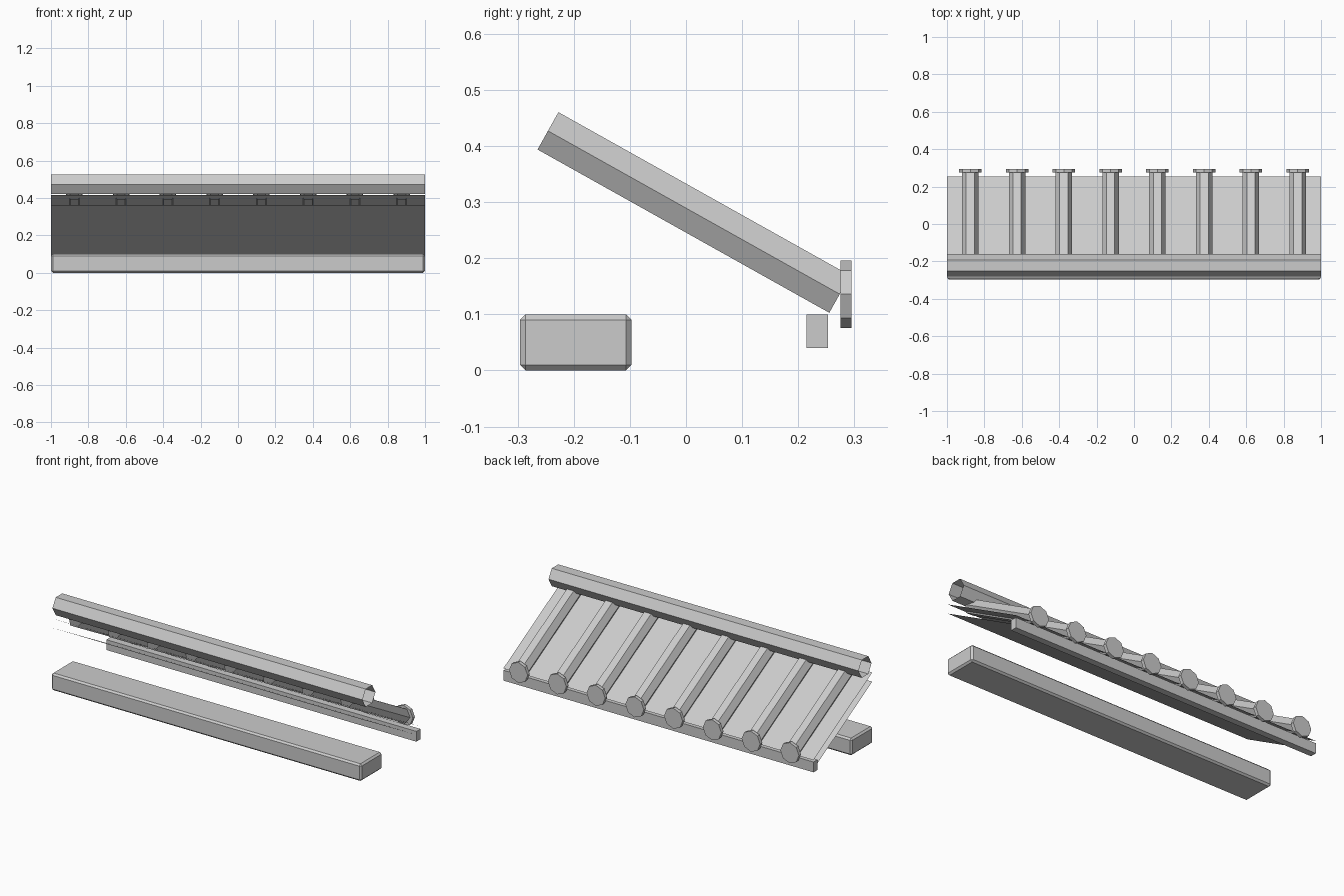
import bpy, bmesh, math
from mathutils import Vector

if "Cube" in bpy.data.objects:
    bpy.data.objects.remove(bpy.data.objects["Cube"])

X = Vector((1, 0, 0))
Y = Vector((0, 1, 0))
Z = Vector((0, 0, 1))


def finish(name, bm):
    bmesh.ops.recalc_face_normals(bm, faces=bm.faces[:])
    me = bpy.data.meshes.new(name)
    bm.to_mesh(me)
    bm.free()
    ob = bpy.data.objects.new(name, me)
    bpy.context.collection.objects.link(ob)
    return ob


def prism(name, a, b, r, sides, u, v, caps):
    """Straight n-sided tube from a to b; u and v span the cross-section."""
    bm = bmesh.new()
    angles = [2 * math.pi * i / sides for i in range(sides)]
    rings = [[bm.verts.new(Vector(p) + r * (math.cos(t) * u + math.sin(t) * v))
              for t in angles] for p in (a, b)]
    for i in range(sides):
        j = (i + 1) % sides
        bm.faces.new((rings[0][i], rings[0][j], rings[1][j], rings[1][i]))
    if caps:
        for ring in rings:
            bm.faces.new(ring)
    ob = finish(name, bm)
    if not caps:
        # open tubes: make sure the faces point away from the axis
        axis_mid = (Vector(a) + Vector(b)) / 2
        f = ob.data.polygons[0]
        if f.normal.dot(f.center - axis_mid) < 0:
            ob.data.flip_normals()
    return ob


def box(name, y0, y1, z0, z1, bevel=0):
    bm = bmesh.new()
    bmesh.ops.create_cube(bm, size=1)
    for w in bm.verts:
        w.co = Vector((w.co.x * 2, (y0 + y1) / 2 + w.co.y * (y1 - y0),
                       (z0 + z1) / 2 + w.co.z * (z1 - z0)))
    if bevel:
        bmesh.ops.bevel(bm, geom=bm.edges[:], offset=bevel, segments=1,
                        affect='EDGES')
    return finish(name, bm)


def sheet(name, y0, z0, y1, z1, up):
    bm = bmesh.new()
    vs = [bm.verts.new(p) for p in
          ((-1, y0, z0), (1, y0, z0), (1, y1, z1), (-1, y1, z1))]
    bm.faces.new(vs if up else vs[::-1])
    me = bpy.data.meshes.new(name)
    bm.to_mesh(me)
    bm.free()
    bpy.context.collection.objects.link(bpy.data.objects.new(name, me))


# wall base and eave beam
box("wall_base", -0.296, -0.097, 0, 0.1, bevel=0.01)
box("eave_beam", 0.215, 0.253, 0.04, 0.1)

# thin upper and lower roof skins
sheet("roof_top", -0.288, 0.416, 0.255, 0.112, True)
sheet("roof_underside", -0.288, 0.362, 0.232, 0.071, False)

# open six-sided ridge tube
prism("ridge_tile", (-1, -0.2215, 0.473), (1, -0.2215, 0.473), 0.06, 6, Y, Z, False)

# sloping six-sided tiles with eight-sided end discs
top, low = Vector((0, -0.246, 0.427)), Vector((0, 0.274, 0.136))
normal = X.cross((low - top).normalized())
for i in range(8):
    off = X * (-0.875 + 0.25 * i)
    prism(f"roof_tile_{i + 1}", top + off, low + off, 0.044, 6, X, normal, False)
    prism(f"tile_end_disc_{i + 1}", Vector((0, 0.275, 0.136)) + off,
          Vector((0, 0.295, 0.136)) + off, 0.06, 8, X, Z, True)
